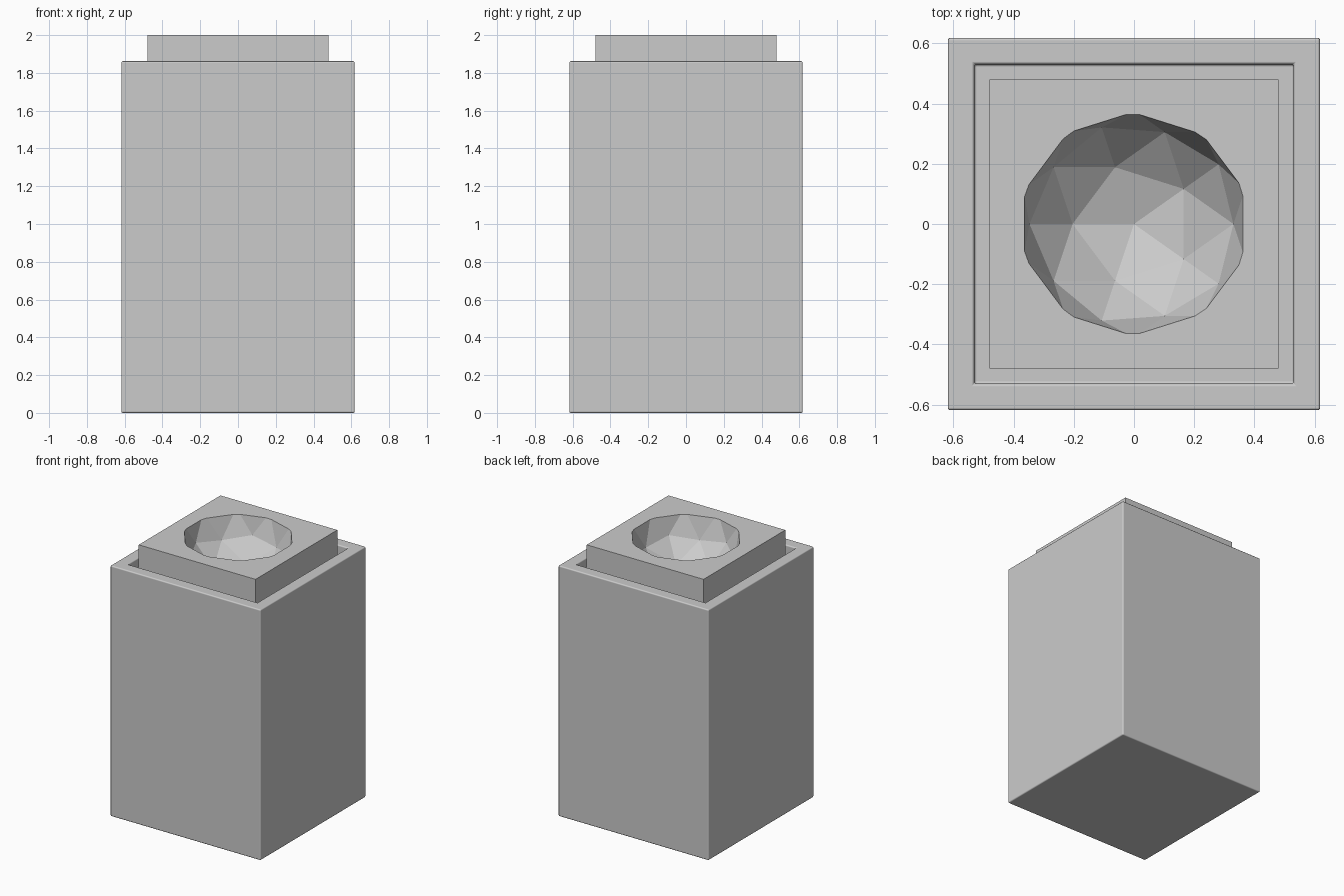
import bpy, bmesh
from mathutils import Matrix, Vector

if "Cube" in bpy.data.objects:
    bpy.data.objects.remove(bpy.data.objects["Cube"])


def add_object(name, bm):
    mesh = bpy.data.meshes.new(name)
    bmesh.ops.recalc_face_normals(bm, faces=bm.faces)
    bm.to_mesh(mesh)
    bm.free()
    obj = bpy.data.objects.new(name, mesh)
    bpy.context.collection.objects.link(obj)
    return obj


def box_bmesh(width, z0, z1):
    bm = bmesh.new()
    bmesh.ops.create_cube(bm, size=1, matrix=Matrix.Translation((0, 0, (z0 + z1) / 2))
                          @ Matrix.Diagonal((width, width, z1 - z0, 1)))
    return bm


# Main block, with a square pocket sunk into the top
bm = box_bmesh(1.236, 0, 1.862)
bm.normal_update()
top = max(bm.faces, key=lambda f: f.calc_center_median().z)
bmesh.ops.inset_region(bm, faces=[top], thickness=0.124)
pocket = bmesh.ops.extrude_discrete_faces(bm, faces=[top])["faces"][0]
bmesh.ops.translate(bm, vec=Vector((0, 0, -0.26)), verts=pocket.verts)
body = add_object("body", bm)

# Small rounded edges on the block
bevel = body.modifiers.new("soft_edges", "BEVEL")
bevel.width = 0.009
bevel.segments = 3
bevel.limit_method = "ANGLE"
bevel.harden_normals = True
for poly in body.data.polygons:
    poly.use_smooth = True

# Square cap standing in the pocket
cap = add_object("cap", box_bmesh(0.96, 1.61, 2.0))

# Faceted bowl cut out of the cap
bm = bmesh.new()
bmesh.ops.create_icosphere(bm, subdivisions=2, radius=1,
                           matrix=Matrix.Translation((0, 0, 2.04))
                           @ Matrix.Diagonal((0.388, 0.377, 0.388, 1)))
cutter = add_object("bowl_cutter", bm)
cutter.hide_render = True
cutter.hide_viewport = True
cut = cap.modifiers.new("bowl", "BOOLEAN")
cut.operation = "DIFFERENCE"
cut.solver = "EXACT"
cut.object = cutter
